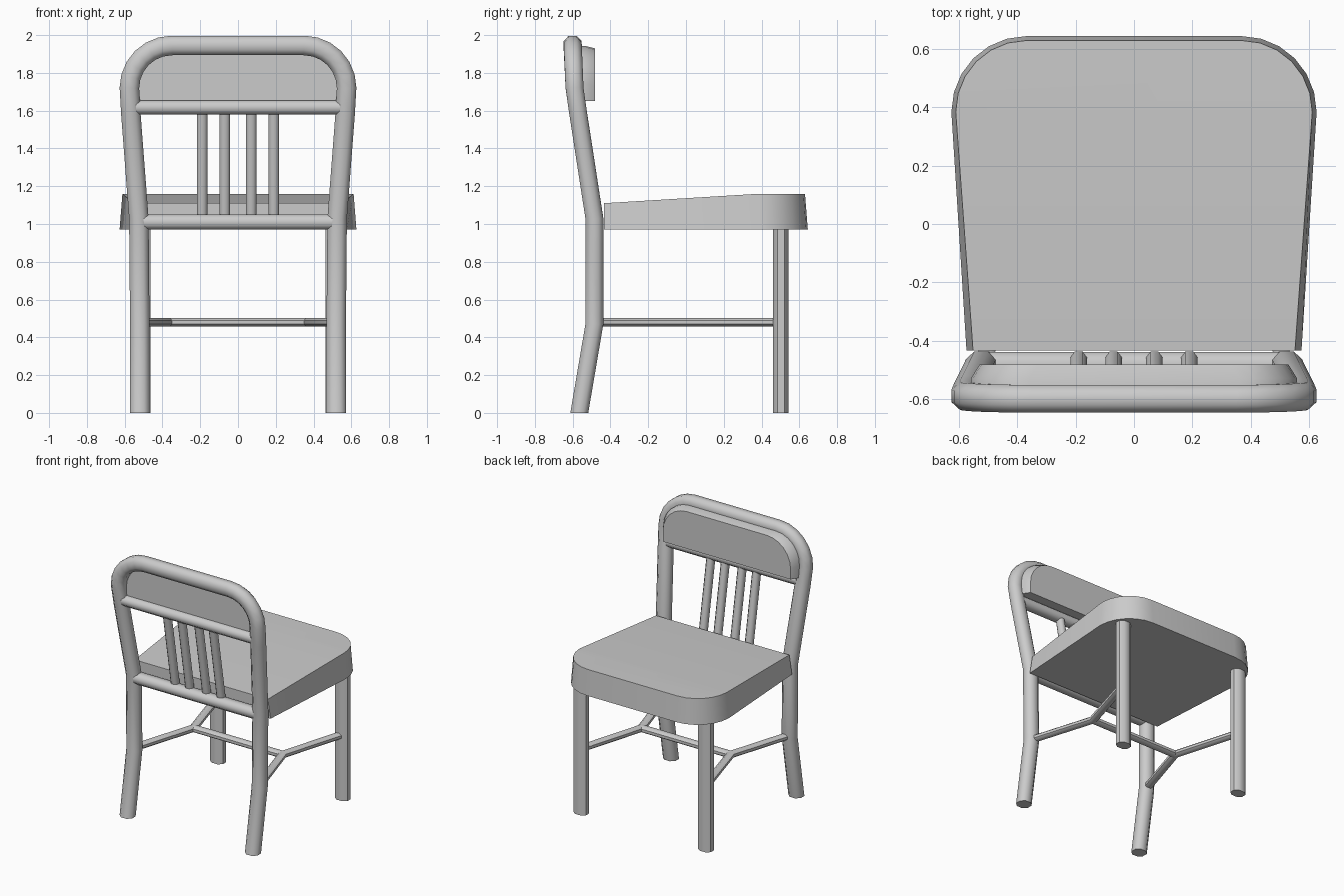
import bpy, math
from mathutils import Vector

if "Cube" in bpy.data.objects:
    bpy.data.objects.remove(bpy.data.objects["Cube"])

Y, Z = Vector((0, 1, 0)), Vector((0, 0, 1))


def make(name, verts, faces):
    mesh = bpy.data.meshes.new(name)
    mesh.from_pydata(verts, [], faces)
    obj = bpy.data.objects.new(name, mesh)
    bpy.context.collection.objects.link(obj)
    bpy.ops.object.select_all(action='DESELECT')
    obj.select_set(True)
    bpy.context.view_layer.objects.active = obj
    bpy.ops.object.mode_set(mode='EDIT')
    bpy.ops.mesh.select_all(action='SELECT')
    bpy.ops.mesh.normals_make_consistent(inside=False)
    bpy.ops.object.mode_set(mode='OBJECT')
    bpy.ops.object.shade_smooth_by_angle(angle=math.radians(50))
    return obj


def ring_faces(rings, n):
    return [(r * n + i, r * n + (i + 1) % n, (r + 1) * n + (i + 1) % n, (r + 1) * n + i)
            for r in range(rings - 1) for i in range(n)]


def sweep(name, path, axis, w, d):
    """Sweep a chamfered bar along a path; d is its size along the fixed axis."""
    pts = [Vector(p) for p in path]
    a, b, k = w / 2, d / 2, 0.45
    section = [(a, -b * k), (a, b * k), (a * k, b), (-a * k, b),
               (-a, b * k), (-a, -b * k), (-a * k, -b), (a * k, -b)]
    verts = []
    for i, p in enumerate(pts):
        t1 = (p - pts[i - 1]) if i else pts[1] - p
        t2 = (pts[i + 1] - p) if i < len(pts) - 1 else t1
        n1, n2 = t1.cross(axis).normalized(), t2.cross(axis).normalized()
        side = (n1 + n2).normalized()
        side /= side.dot(n1)
        verts += [p + side * u + axis * v for u, v in section]
    n = len(pts)
    faces = ring_faces(n, 8) + [tuple(range(8)), tuple(range((n - 1) * 8, n * 8))]
    return make(name, verts, faces)


def arc(cx, cy, rx, ry, n=6):
    return [(cx + rx * math.cos(math.pi / 2 * i / n), cy + ry * math.sin(math.pi / 2 * i / n))
            for i in range(n + 1)]


def mirrored(half):
    return half + [(-p[0],) + tuple(p[1:]) for p in reversed(half)]


# Rear legs and rounded back hoop in one bar
half = [(0.52, -0.565, 0), (0.52, -0.485, 0.47), (0.525, -0.485, 1.03), (0.567, -0.57, 1.58)]
half += [(x, -0.59 - 0.01 * (z - 1.72) / 0.225, z) for x, z in arc(0.35, 1.72, 0.225, 0.225)]
sweep("back_frame", mirrored(half), Y, 0.103, 0.095)

# Rails across the back
sweep("lower_back_rail", [(-0.5, -0.485, 1.01), (0.5, -0.485, 1.01)], Y, 0.08, 0.09)
sweep("upper_back_rail", [(-0.54, -0.575, 1.617), (0.54, -0.575, 1.617)], Y, 0.075, 0.085)

# Slats
for x in (-0.19, -0.07, 0.07, 0.19):
    sweep("back_slat", [(x, -0.467, 1.02), (x, -0.57, 1.61)], Y, 0.056, 0.06)

# Back cushion: rounded-top outline lofted forward
verts = []
for y, inset in ((-0.575, 0.0), (-0.53, 0.0), (-0.482, 0.03)):
    w, top = 0.56 - inset, 1.942 - inset * 0.4
    outline = mirrored([(w, 1.652)] + arc(w - 0.2, top - 0.2, 0.2, 0.2))
    verts += [(x, y, z) for x, z in outline]
n = len(outline)
make("back_cushion", verts,
     ring_faces(3, n) + [tuple(range(n)), tuple(range(2 * n, 3 * n))])

# Seat: rounded front, tapered to the back, top sloping down to the rear
verts = []
for inset, is_top in ((0.0, False), (0.015, True)):
    outline = mirrored([(0.575 - inset * 1.5, -0.435)] +
                       arc(0.37, 0.385, 0.257 - inset, 0.26 - inset))
    for x, y in outline:
        z = min(1.16, 1.11 + 0.05 * (y + 0.435) / 0.82) if is_top else 0.97
        verts.append((x, y, z))
n = len(outline)
make("seat", verts, ring_faces(2, n) + [
    tuple(range(n)),
    (n, n + 1, 2 * n - 2, 2 * n - 1),
    tuple(range(n + 1, 2 * n - 1))])

# Front legs and side stretchers bent inwards
for s in (-1, 1):
    sweep("front_leg", [(s * 0.517, 0.502, 0), (s * 0.517, 0.502, 1.0)], Y, 0.105, 0.083)
    sweep("side_stretcher", [(s * 0.52, -0.485, 0.48), (s * 0.37, 0, 0.48),
                             (s * 0.517, 0.5, 0.48)], Z, 0.055, 0.045)

# Cross stretcher joining the side stretchers
sweep("cross_stretcher", [(-0.37, 0, 0.48), (0.37, 0, 0.48)], Z, 0.06, 0.045)
